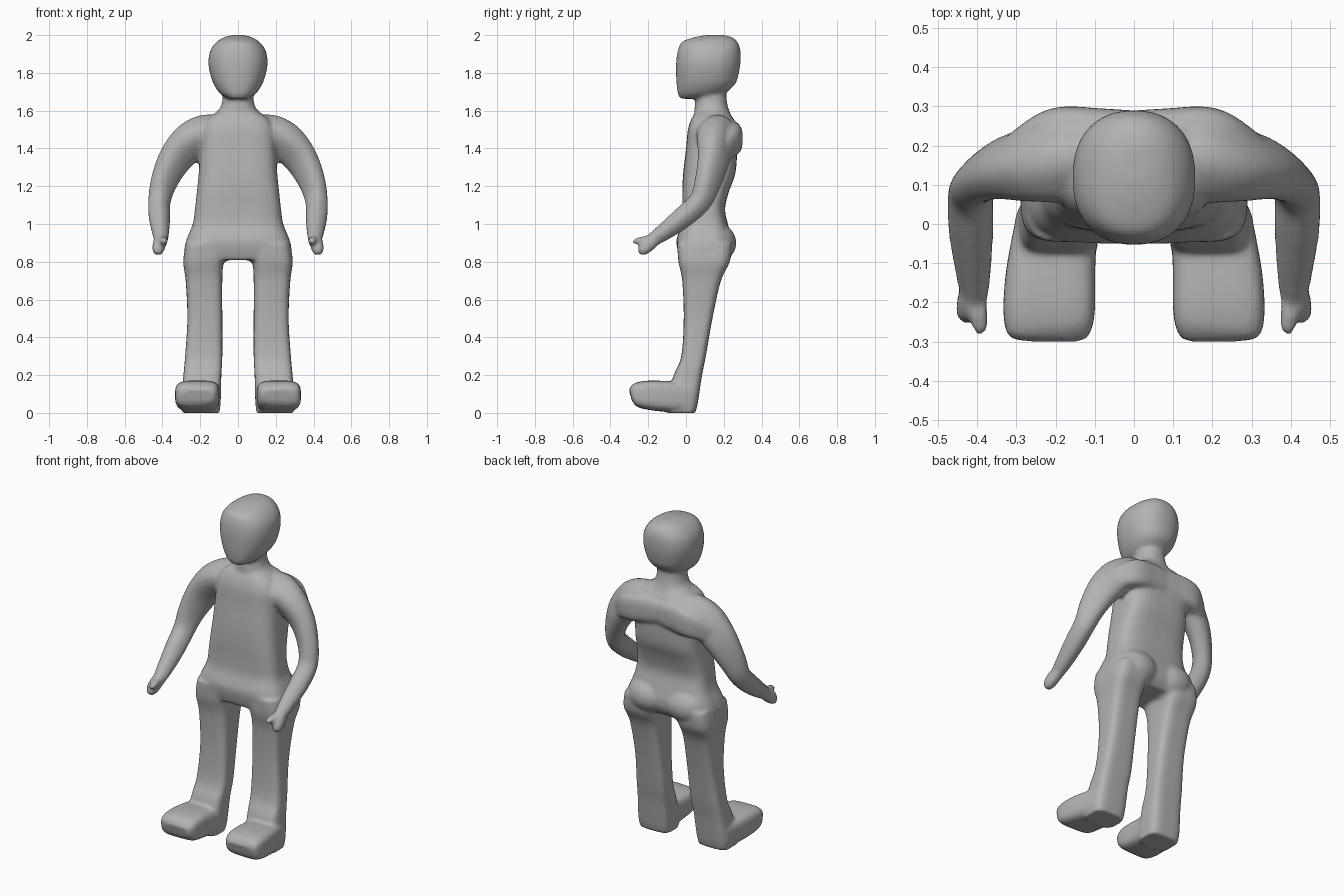
import bpy, bmesh, math
from mathutils import Vector

if "Cube" in bpy.data.objects:
    bpy.data.objects.remove(bpy.data.objects["Cube"])

SIDES = 32
bm = bmesh.new()


def smooth_rows(rows, steps=5):
    """Catmull-Rom interpolation between rows of numbers."""
    result = []
    last = len(rows) - 1
    for i in range(last):
        a, b, c, d = (rows[max(0, min(last, i + k))] for k in (-1, 0, 1, 2))
        for s in range(steps):
            t = s / steps
            result.append([q + t / 2 * (r - p + t * (2 * p - 5 * q + 4 * r - w
                           + t * (3 * (q - r) + w - p)))
                           for p, q, r, w in zip(a, b, c, d)])
    return result + [list(rows[-1])]


def skin(rings):
    """Closed tube through rings of points."""
    loops = [[bm.verts.new(p) for p in ring] for ring in rings]
    faces = [bm.faces.new(loops[0]), bm.faces.new(loops[-1])]
    for low, high in zip(loops, loops[1:]):
        for i in range(SIDES):
            j = (i + 1) % SIDES
            faces.append(bm.faces.new((low[i], low[j], high[j], high[i])))
    bmesh.ops.recalc_face_normals(bm, faces=faces)


def ring(center, u, v, power):
    """Rounded-box outline around a center, with half axes u and v."""
    points = []
    for i in range(SIDES):
        angle = math.tau * (i + 0.5) / SIDES
        c, s = math.cos(angle), math.sin(angle)
        points.append(center + u * math.copysign(abs(c) ** (2 / power), c)
                      + v * math.copysign(abs(s) ** (2 / power), s))
    return points


def upright(rows, power, side=1):
    """Stack of level outlines: height, x min, x max, y min, y max."""
    skin([ring(Vector((side * (x0 + x1) / 2, (y0 + y1) / 2, z)),
               Vector(((x1 - x0) / 2, 0, 0)), Vector((0, (y1 - y0) / 2, 0)), power)
          for z, x0, x1, y0, y1 in smooth_rows(rows)])


def centred(rows, power):
    upright([(z, -half, half, y0, y1) for z, half, y0, y1 in rows], power)


def limb(rows, power, side, up):
    """Tube along a path: x, y, z, half size along up, half size across."""
    rows = smooth_rows(rows)
    rings = []
    for i, row in enumerate(rows):
        ahead, behind = rows[min(i + 1, len(rows) - 1)], rows[max(i - 1, 0)]
        t = (Vector(ahead[:3]) - Vector(behind[:3])).normalized()
        u = Vector(up)
        u = (u - t * u.dot(t)).normalized()
        v = t.cross(u)
        points = ring(Vector(row[:3]), u * row[3], v * row[4], power)
        rings.append([Vector((side * p.x, p.y, p.z)) for p in points])
    skin(rings)


def ball(center, size, side):
    made = bmesh.ops.create_uvsphere(bm, u_segments=24, v_segments=16, radius=1)
    for vert in made["verts"]:
        vert.co = Vector([c + s * p for c, s, p in zip(center, size, vert.co)])
        vert.co.x *= side


# Torso, from hips to shoulders
centred([(.81, .25, -.03, .2), (.86, .283, -.045, .235), (.92, .272, -.05, .242),
         (1, .24, -.025, .222), (1.08, .228, -.02, .207), (1.17, .218, -.02, .227),
         (1.27, .208, -.015, .262), (1.4, .2, 0, .272), (1.5, .195, .01, .275),
         (1.56, .16, .03, .25), (1.59, .11, .05, .22)], 3.4)
# Neck, flaring into the shoulders
centred([(1.5, .19, .05, .25), (1.57, .14, .045, .24), (1.61, .098, .045, .225),
         (1.66, .082, .05, .215), (1.75, .08, .05, .21)], 2.2)
# Head, with a long flat face
centred([(1.663, .05, -.03, .13), (1.69, .094, -.043, .2), (1.74, .129, -.05, .26),
         (1.8, .149, -.053, .28), (1.86, .157, -.052, .289), (1.92, .146, -.043, .288),
         (1.965, .112, -.02, .272), (1.99, .07, .05, .24), (2, .03, .11, .2)], 2.3)

for side in (1, -1):
    # Leg, down to the heel
    upright([(0, .098, .295, -.1, .05), (.04, .093, .3, -.1, .06),
             (.1, .09, .298, -.09, .07), (.2, .088, .289, -.065, .085),
             (.3, .083, .28, -.025, .105), (.5, .083, .268, -.012, .14),
             (.7, .083, .277, -.02, .185), (.8, .075, .29, -.04, .232),
             (.9, .04, .276, -.047, .245)], 4, side)
    # Front of the foot
    limb([(.2, .02, .08, .075, .1), (.205, -.05, .084, .081, .108),
          (.213, -.13, .089, .081, .114), (.216, -.2, .094, .077, .117),
          (.217, -.25, .096, .068, .114), (.216, -.28, .093, .052, .104),
          (.216, -.293, .09, .03, .085)], 4, side, (0, 0, 1))
    # Buttock
    ball((.125, .145, .9), (.14, .122, .11), side)
    # Shoulder and arm down to the wrist, flattened toward the outer back
    limb([(.06, .17, 1.48, .08, .08), (.16, .165, 1.47, .105, .105),
          (.25, .155, 1.435, .105, .087), (.335, .145, 1.34, .094, .068),
          (.393, .115, 1.22, .076, .056), (.416, .075, 1.12, .06, .054),
          (.416, -.01, 1.04, .055, .054), (.411, -.1, .97, .046, .046),
          (.408, -.17, .92, .036, .036), (.41, -.2, .9, .032, .032)],
         2.4, side, (1, -1, 1))
    # Hand, curling down, and thumb, pointing forward
    limb([(.412, -.17, .915, .034, .034), (.418, -.205, .887, .034, .038),
          (.423, -.226, .86, .03, .03), (.425, -.235, .838, .016, .016)],
         2.4, side, (1, 0, 0))
    limb([(.41, -.17, .92, .024, .022), (.4, -.215, .916, .026, .02),
          (.393, -.255, .91, .022, .018), (.39, -.28, .906, .012, .01)],
         2.4, side, (1, 0, 0))
    # Shoulder blade, overhanging the back
    limb([(-.02, .225, 1.465, .075, .063), (.09, .23, 1.46, .085, .065),
          (.19, .235, 1.445, .083, .063), (.26, .205, 1.41, .068, .055),
          (.32, .165, 1.36, .05, .045)], 3, side, (0, 0, 1))

mesh = bpy.data.meshes.new("body")
bm.to_mesh(mesh)
bm.free()
body = bpy.data.objects.new("body", mesh)
bpy.context.collection.objects.link(body)

# One plain clay colour
clay = bpy.data.materials.new("grey clay")
clay.use_nodes = True
colour = (.45, .45, .45, 1)
clay.diffuse_color = colour
clay.node_tree.nodes["Principled BSDF"].inputs["Base Color"].default_value = colour
mesh.materials.append(clay)

# Fuse the parts into one skin and soften the joins
fuse = body.modifiers.new("fuse", "REMESH")
fuse.mode = "VOXEL"
fuse.voxel_size = .01
fuse.use_smooth_shade = True
soften = body.modifiers.new("soften", "SMOOTH")
soften.factor = .5
soften.iterations = 6
